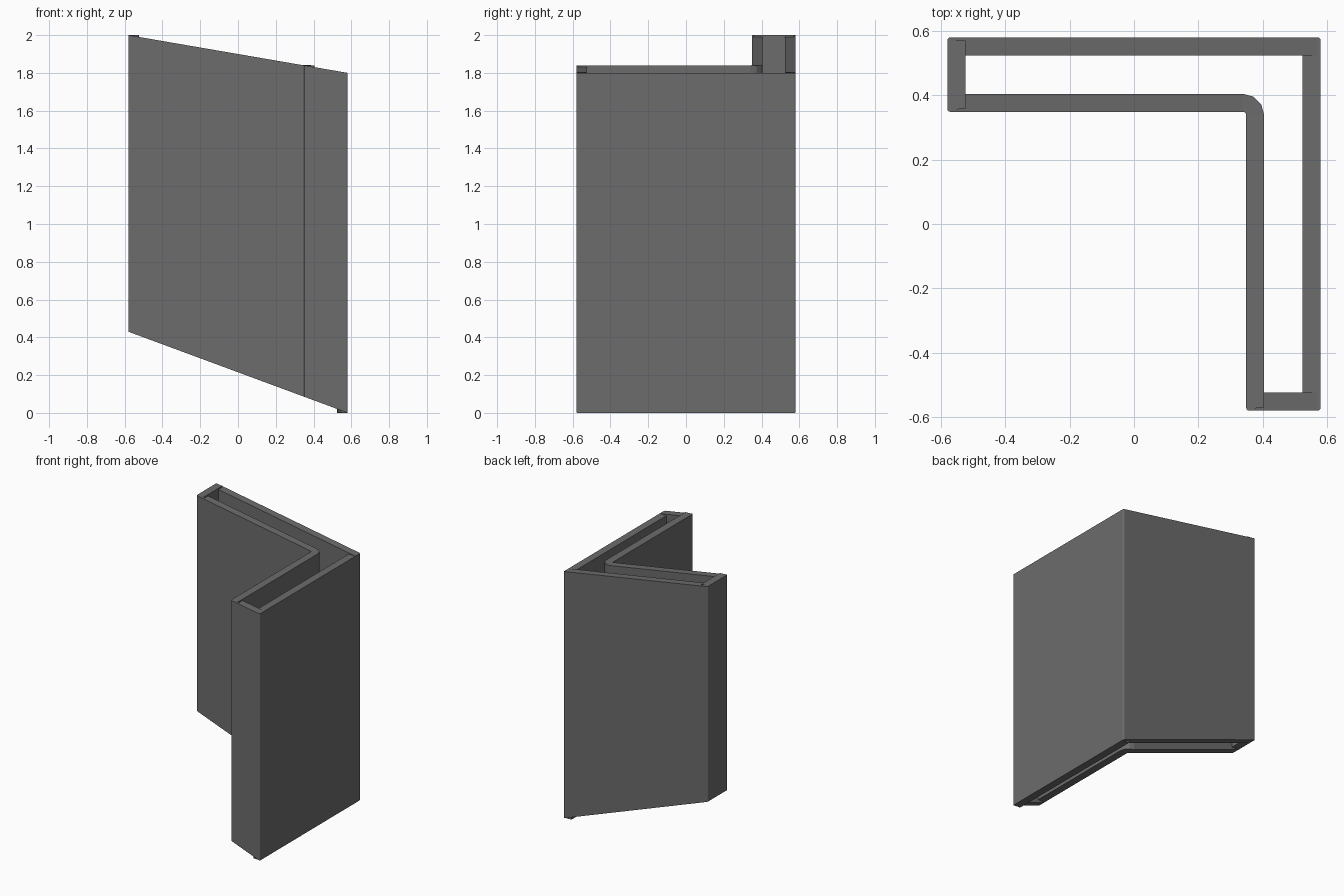
import bpy, bmesh, math
from mathutils import Vector

if "Cube" in bpy.data.objects:
    bpy.data.objects.remove(bpy.data.objects["Cube"])

H, A = 0.581, 0.349        # half width, inside face of the L
T, R, SEG = 0.056, 0.01, 3  # wall thickness, corner radius, corner segments

# L-shaped outline, counter-clockwise
corners = [Vector(p) for p in
           [(-H, A), (A, A), (A, -H), (H, -H), (H, H), (-H, H)]]


def height(x):
    """Sloping bottom and top edges as functions of x."""
    f = (x + H) / (2 * H)
    return 0.43 * (1 - f), 2.0 - 0.2 * f


# Rounded outer outline, each point paired with its inward offset
pairs = []
for i, c in enumerate(corners):
    din = (c - corners[i - 1]).normalized()
    dout = (corners[(i + 1) % len(corners)] - c).normalized()
    convex = din.x * dout.y - din.y * dout.x > 0
    centre = c + R * (dout - din)
    r_inner = R - T if convex else R + T
    for k in range(SEG + 1):
        a = k / SEG * math.pi / 2
        ray = din * math.sin(a) - dout * math.cos(a)
        pairs.append((centre + R * ray, centre + r_inner * ray))

# Hollow sleeve: outer wall, inner wall and the two rims
bm = bmesh.new()
rings = []
for outer, inner in pairs:
    lo, hi = height(outer.x)
    rings.append([bm.verts.new((p.x, p.y, z)) for p, z in
                  ((outer, lo), (outer, hi), (inner, hi), (inner, lo))])
for i, a in enumerate(rings):
    b = rings[(i + 1) % len(rings)]
    for j in range(4):
        k = (j + 1) % 4
        bm.faces.new((a[j], b[j], b[k], a[k]))
bmesh.ops.reverse_faces(bm, faces=bm.faces) if bm.calc_volume(signed=True) < 0 else None

mesh = bpy.data.meshes.new("corner_sleeve")
bm.to_mesh(mesh)
bm.free()

# Dark grey finish
dark = bpy.data.materials.new("dark_grey")
dark.diffuse_color = (0.15, 0.15, 0.15, 1)
dark.use_nodes = True
dark.node_tree.nodes["Principled BSDF"].inputs["Base Color"].default_value = dark.diffuse_color
mesh.materials.append(dark)

sleeve = bpy.data.objects.new("corner_sleeve", mesh)
bpy.context.collection.objects.link(sleeve)
